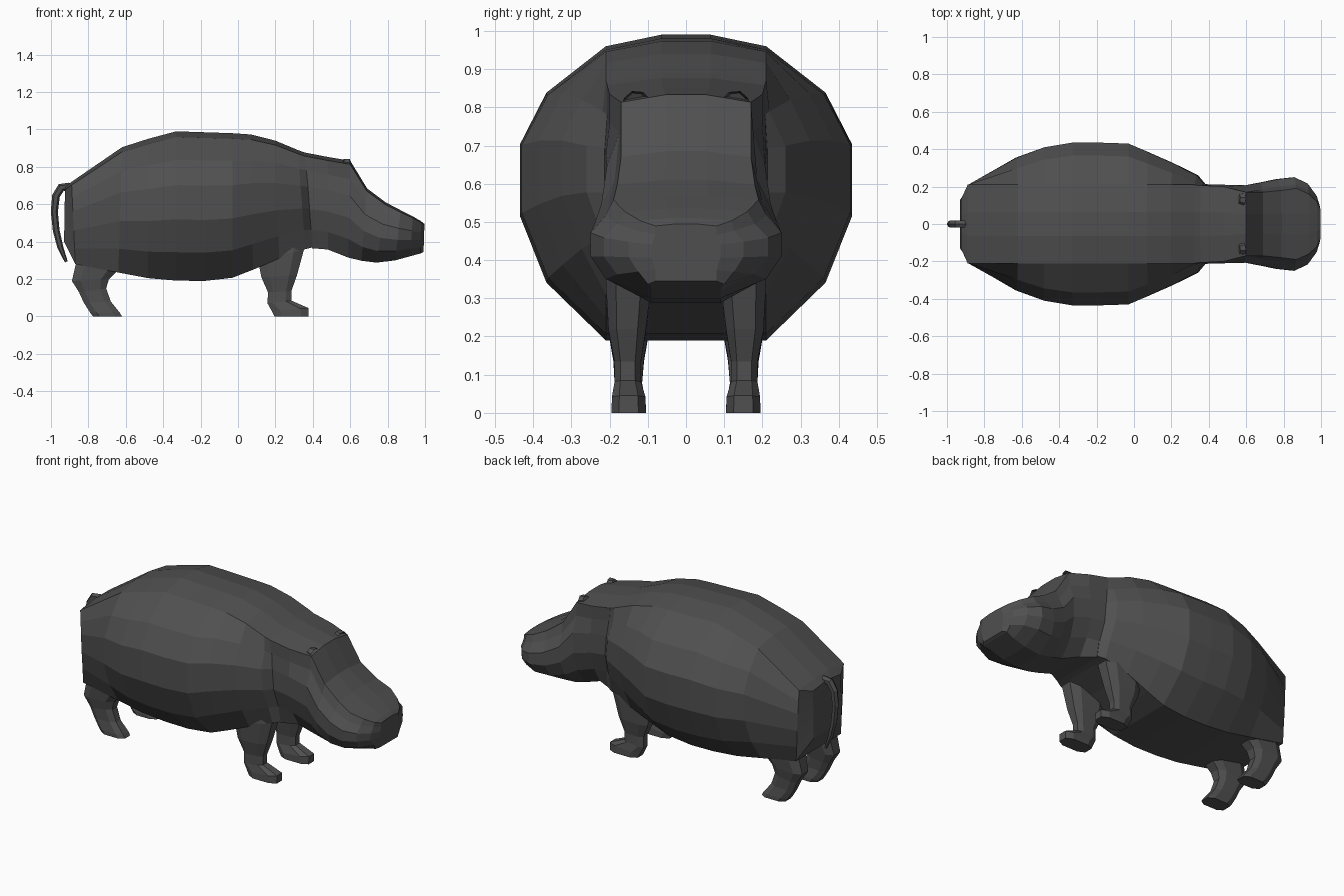
import bpy, bmesh, math
from mathutils import Vector, Matrix

hide = bpy.data.materials.new("dark grey hide")
hide.diffuse_color = (0.08, 0.08, 0.08, 1)


def finish(name, bm):
    bmesh.ops.remove_doubles(bm, verts=bm.verts, dist=0.0005)
    bmesh.ops.recalc_face_normals(bm, faces=bm.faces)
    me = bpy.data.meshes.new(name)
    bm.to_mesh(me)
    bm.free()
    me.materials.append(hide)
    ob = bpy.data.objects.new(name, me)
    bpy.context.collection.objects.link(ob)
    return ob


def loft(name, rings):
    """Skin a closed tube through rings of equal length and cap both ends."""
    bm = bmesh.new()
    vs = [[bm.verts.new(p) for p in r] for r in rings]
    n = len(vs[0])
    for a, b in zip(vs, vs[1:]):
        for i in range(n):
            j = (i + 1) % n
            bm.faces.new((a[i], a[j], b[j], b[i]))
    bm.faces.new(vs[0])
    bm.faces.new(vs[-1])
    return finish(name, bm)


# body cross-section: top and bottom x, top and bottom z, widest, top and bottom half-widths
def section(xt, xb, zt, zb, w, wt=0.21, wb=0.21):
    wt, wb = min(wt, w), min(wb, w)
    half = [(0.31 * wt, 1), (wt, 0.962), (max(wt, 0.84 * w), 0.81), (w, 0.64),
            (w, 0.41), (max(wb, 0.84 * w), 0.19), (wb, 0)]
    pts = half + [(-y, f) for y, f in reversed(half)]
    return [(xb + (xt - xb) * f, y, zb + (zt - zb) * f) for y, f in pts]


# torso
loft("body", [section(*s) for s in [
    (-0.925, -0.93, 0.69, 0.40, 0.13),
    (-0.89, -0.87, 0.72, 0.28, 0.212),
    (-0.62, -0.64, 0.905, 0.235, 0.355),
    (-0.48, -0.48, 0.95, 0.205, 0.41),
    (-0.33, -0.33, 0.99, 0.192, 0.435),
    (-0.18, -0.18, 0.985, 0.19, 0.435),
    (-0.03, -0.03, 0.98, 0.207, 0.43),
    (0.07, 0.08, 0.973, 0.25, 0.385),
    (0.20, 0.22, 0.94, 0.31, 0.325),
    (0.32, 0.36, 0.89, 0.36, 0.26, 0.21, 0.19),
    (0.36, 0.40, 0.875, 0.37, 0.212, 0.205, 0.17)]])

# head and muzzle
loft("head", [section(*s) for s in [
    (0.35, 0.395, 0.878, 0.365, 0.213, 0.207, 0.17),
    (0.48, 0.48, 0.853, 0.358, 0.21, 0.20, 0.12),
    (0.60, 0.59, 0.833, 0.315, 0.207, 0.17, 0.10),
    (0.69, 0.66, 0.685, 0.298, 0.222, 0.17, 0.10),
    (0.79, 0.74, 0.61, 0.288, 0.24, 0.18, 0.09),
    (0.87, 0.84, 0.568, 0.30, 0.25, 0.19, 0.09),
    (0.935, 0.92, 0.535, 0.322, 0.215, 0.16, 0.09),
    (0.978, 0.975, 0.51, 0.337, 0.15, 0.12, 0.10),
    (0.997, 0.992, 0.495, 0.345, 0.09, 0.08, 0.08)]])


# legs: each level gives back x and z, front x and z, inner and outer y
def leg_ring(xa, za, xb, zb, y0, y1, side):
    c, out = 0.22, []
    for u, v in [(0, c), (c, 0), (1 - c, 0), (1, c), (1, 1 - c), (1 - c, 1), (c, 1), (0, 1 - c)]:
        out.append((xa + (xb - xa) * u, side * (y0 + (y1 - y0) * v), za + (zb - za) * u))
    return out


front = [(0.195, 0, 0.377, 0, 0.105, 0.195),
         (0.18, 0.03, 0.377, 0.045, 0.106, 0.194),
         (0.158, 0.07, 0.285, 0.085, 0.118, 0.187),
         (0.16, 0.13, 0.285, 0.135, 0.118, 0.187),
         (0.125, 0.21, 0.315, 0.22, 0.105, 0.203),
         (0.105, 0.31, 0.352, 0.355, 0.09, 0.21),
         (0.12, 0.42, 0.34, 0.45, 0.09, 0.20)]
hind = [(-0.775, 0, -0.62, 0, 0.105, 0.195),
        (-0.79, 0.02, -0.632, 0.02, 0.105, 0.195),
        (-0.825, 0.075, -0.68, 0.08, 0.115, 0.187),
        (-0.85, 0.13, -0.705, 0.15, 0.11, 0.19),
        (-0.888, 0.19, -0.69, 0.20, 0.10, 0.20),
        (-0.865, 0.29, -0.63, 0.26, 0.085, 0.208),
        (-0.85, 0.40, -0.62, 0.36, 0.085, 0.20)]
for side, word in ((1, "left"), (-1, "right")):
    loft("front_leg_" + word, [leg_ring(*s, side) for s in front])
    loft("hind_leg_" + word, [leg_ring(*s, side) for s in hind])

# tail: hexagonal tube along a drooping path
path = [(-0.87, 0.67), (-0.91, 0.693), (-0.945, 0.69), (-0.973, 0.645), (-0.982, 0.56),
        (-0.972, 0.46), (-0.95, 0.37), (-0.918, 0.292)]
radius = [0.024, 0.023, 0.022, 0.021, 0.019, 0.018, 0.016, 0.008]
rings = []
for i, (x, z) in enumerate(path):
    a, b = path[max(i - 1, 0)], path[min(i + 1, len(path) - 1)]
    t = Vector((b[0] - a[0], 0, b[1] - a[1])).normalized()
    n = Vector((-t.z, 0, t.x))
    rings.append([Vector((x, 0, z)) + radius[i] * (n * math.cos(k * math.pi / 3)
                  + Vector((0, 1, 0)) * math.sin(k * math.pi / 3)) for k in range(6)])
loft("tail", rings)

# ears: thin cupped discs tilted forward
for side, word in ((1, "left"), (-1, "right")):
    bm = bmesh.new()
    m = (Matrix.Translation((0.568, side * 0.13, 0.808))
         @ Matrix.Rotation(math.radians(-18 * side), 4, 'X')
         @ Matrix.Rotation(math.radians(25), 4, 'Y')
         @ Matrix.Rotation(math.radians(90), 4, 'Y')
         @ Matrix.Diagonal((0.045, 0.04, 0.028, 1)))
    bmesh.ops.create_cone(bm, cap_ends=True, segments=8, radius1=0.75, radius2=1.0,
                          depth=1.0, matrix=m)
    bm.normal_update()
    face = max((f for f in bm.faces if len(f.verts) == 8), key=lambda f: f.calc_center_median().x)
    bmesh.ops.inset_region(bm, faces=[face], thickness=0.01, depth=-0.012)
    finish("ear_" + word, bm)
